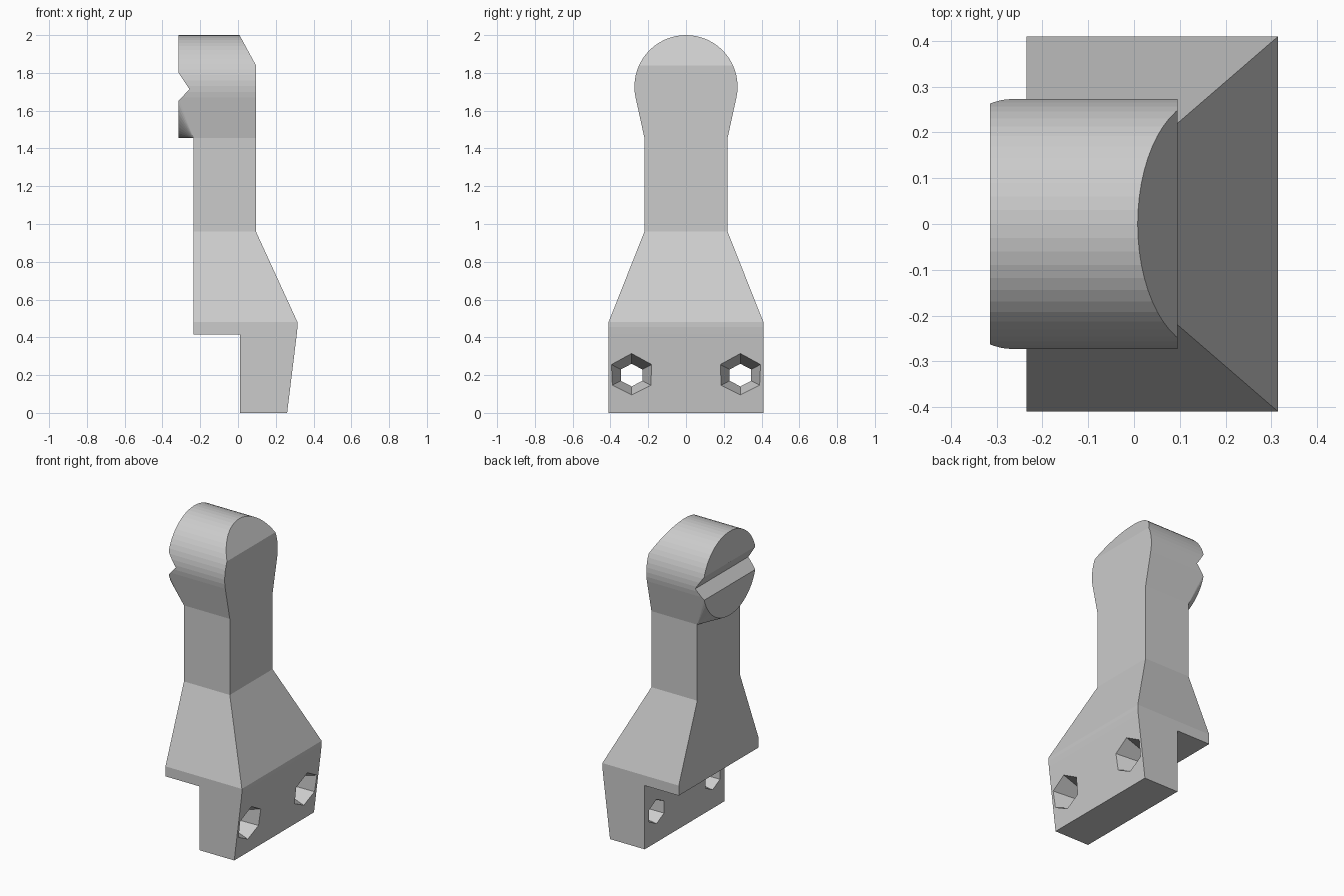
import bpy, bmesh, math

if "Cube" in bpy.data.objects:
    bpy.data.objects.remove(bpy.data.objects["Cube"])


def make_object(name, bm):
    bmesh.ops.recalc_face_normals(bm, faces=bm.faces)
    mesh = bpy.data.meshes.new(name)
    bm.to_mesh(mesh)
    bm.free()
    ob = bpy.data.objects.new(name, mesh)
    bpy.context.collection.objects.link(ob)
    return ob


def loft(name, rings):
    """Closed solid through a list of equal-length point rings."""
    bm = bmesh.new()
    vs = [[bm.verts.new(p) for p in ring] for ring in rings]
    n = len(vs[0])
    for a, b in zip(vs, vs[1:]):
        for i in range(n):
            j = (i + 1) % n
            bm.faces.new((a[i], a[j], b[j], b[i]))
    bm.faces.new(vs[0])
    bm.faces.new(vs[-1])
    return make_object(name, bm)


def combine(target, other, op):
    """Apply a boolean and remove the helper."""
    mod = target.modifiers.new(op, 'BOOLEAN')
    mod.object, mod.operation, mod.solver = other, op, 'EXACT'
    other.hide_render = True
    bpy.context.view_layer.objects.active = target
    bpy.ops.object.modifier_apply(modifier=mod.name)
    bpy.data.objects.remove(other, do_unlink=True)


def arc(a0, a1, steps, cz=1.727, r=0.273):
    angles = [math.radians(a0 + (a1 - a0) * i / steps) for i in range(steps + 1)]
    return [(r * math.cos(a), cz + r * math.sin(a)) for a in angles]


# Body: side profile (x, z) intersected with the front silhouette (y, z)
side = [(0.01, 0), (0.26, 0), (0.287, 0.22), (0.311, 0.415), (0.315, 0.455),
        (0.315, 0.48), (0.095, 0.96), (0.095, 1.84), (0.008, 2.0), (0.008, 2.1),
        (-0.235, 2.1), (-0.235, 0.415), (0.01, 0.415)]
half = [(0.41, 0), (0.41, 0.48), (0.22, 0.96), (0.22, 1.455)]
head = arc(-12.3, 192.3, 32)
silhouette = half + head + [(-y, z) for y, z in reversed(half)]

body = loft("lever_body", [[(x, y, z) for x, z in side] for y in (-0.6, 0.6)])
outline = loft("outline_cutter", [[(x, y, z) for y, z in silhouette] for x in (-0.6, 0.6)])
combine(body, outline, 'INTERSECT')

# Rear of the head: keyhole outline blended into a full disc
bm = bmesh.new()
for y, z in head + [(0.22, 1.455), (-0.22, 1.455)]:
    bm.verts.new((-0.235, y, z))
for y, z in head + arc(192.3, 347.7, 24)[1:-1]:
    bm.verts.new((-0.315, y, z))
hull = bmesh.ops.convex_hull(bm, input=bm.verts)
bmesh.ops.dissolve_limit(bm, angle_limit=0.01, verts=bm.verts, edges=bm.edges)
rear = make_object("rear_head", bm)
combine(body, rear, 'UNION')

# V groove across the rear of the head
groove = [(-0.257, 1.714), (-0.357, 1.864), (-0.357, 1.606)]
combine(body, loft("groove_cutter", [[(x, y, z) for x, z in groove] for y in (-0.5, 0.5)]),
        'DIFFERENCE')

# Two tapered hexagonal bolt holes through the foot
for s in (-1, 1):
    rings = []
    for x, r in ((-0.03, 0.085), (0.15, 0.06), (0.36, 0.137)):
        rings.append([(x, s * 0.288 + 1.1 * r * math.cos(math.radians(30 + 60 * i)),
                       0.2 + r * math.sin(math.radians(30 + 60 * i))) for i in range(6)])
    combine(body, loft("hole_cutter", rings), 'DIFFERENCE')
